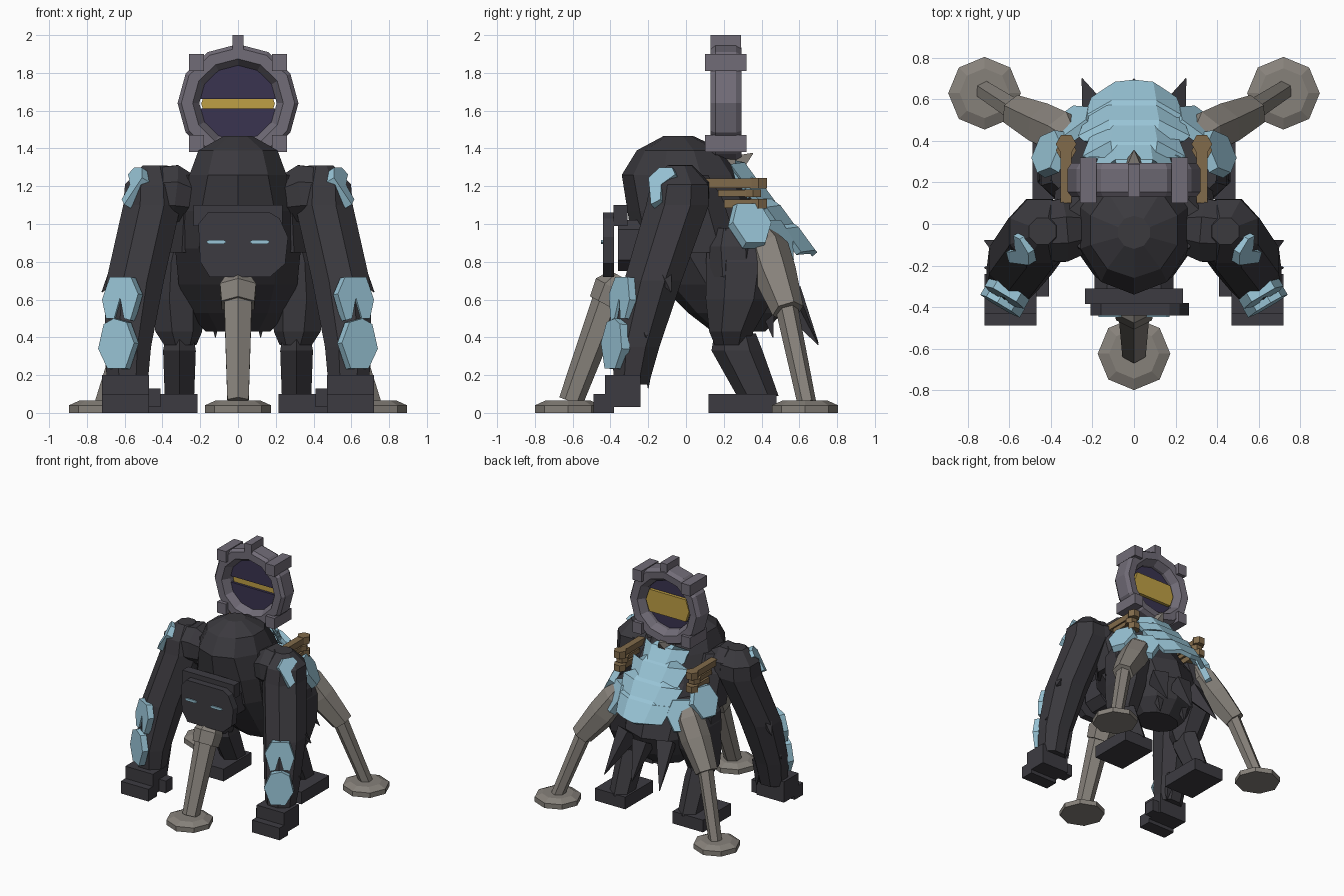
import bpy, bmesh, math
from mathutils import Vector

if "Cube" in bpy.data.objects:
    bpy.data.objects.remove(bpy.data.objects["Cube"])


def material(name, rgb):
    m = bpy.data.materials.new(name)
    m.diffuse_color = (*rgb, 1)
    m.use_nodes = True
    m.node_tree.nodes["Principled BSDF"].inputs["Base Color"].default_value = m.diffuse_color
    return m


FUR = material("dark fur", (0.043, 0.041, 0.048))
DARK = material("dark hide", (0.046, 0.044, 0.053))
BLUE = material("ice blue", (0.32, 0.56, 0.68))
STONE = material("warm grey", (0.24, 0.22, 0.195))
STEEL = material("violet grey", (0.165, 0.15, 0.185))
VIOLET = material("deep violet", (0.042, 0.034, 0.08))
GOLD = material("gold", (0.52, 0.35, 0.06))
BRONZE = material("bronze", (0.22, 0.145, 0.07))


def finish(name, bm, mat, mirror=False):
    bmesh.ops.recalc_face_normals(bm, faces=bm.faces)
    me = bpy.data.meshes.new(name)
    bm.to_mesh(me)
    bm.free()
    me.materials.append(mat)
    ob = bpy.data.objects.new(name, me)
    bpy.context.collection.objects.link(ob)
    if mirror:
        mod = ob.modifiers.new("Mirror", 'MIRROR')
        mod.use_mirror_merge = False
    return ob


def skin(name, rings, mat, mirror=False, closed=False):
    """Join rings of points into a tube, capped unless closed on itself."""
    bm = bmesh.new()
    vs = [[bm.verts.new(p) for p in r] for r in rings]
    n = len(vs[0])
    for a, b in zip(vs, vs[1:] + ([vs[0]] if closed else [])):
        for i in range(n):
            bm.faces.new((a[i], a[(i + 1) % n], b[(i + 1) % n], b[i]))
    if not closed:
        bm.faces.new(vs[0])
        bm.faces.new(vs[-1])
    return finish(name, bm, mat, mirror)


def loft(name, sections, n, mat, mirror=False, turn=0.5):
    """Horizontal elliptical sections (x, y, z, rx, ry)."""
    ang = [2 * math.pi * (i + turn) / n for i in range(n)]
    return skin(name, [[(x + rx * math.cos(a), y + ry * math.sin(a), z) for a in ang]
                       for x, y, z, rx, ry in sections], mat, mirror)


def tube(name, pts, n, mat, mirror=False):
    """Sections (x, y, z, r) square to the path."""
    d = Vector(pts[-1][:3]) - Vector(pts[0][:3])
    q = d.to_track_quat('Z', 'Y')
    ang = [2 * math.pi * (i + 0.5) / n for i in range(n)]
    return skin(name, [[Vector(p[:3]) + q @ Vector((p[3] * math.cos(a), p[3] * math.sin(a), 0))
                        for a in ang] for p in pts], mat, mirror)


def box(name, x, y, z, mat, mirror=False):
    return skin(name, [[(x[0], y[0], h), (x[1], y[0], h), (x[1], y[1], h), (x[0], y[1], h)]
                       for h in z], mat, mirror)


def plate(name, outline, centre, normal, thick, mat, mirror=False, inset=1.0):
    """Flat outline standing upright at centre, facing along normal."""
    nrm = Vector(normal).normalized()
    side = Vector((0, 0, 1)).cross(nrm).normalized()
    up = nrm.cross(side)
    c = Vector(centre)
    return skin(name, [[c + side * u * s + up * v * s + nrm * t for u, v in outline]
                       for t, s in ((-thick, 1), (0, inset))], mat, mirror)


def spike(name, base, tip, r, mirror=False, mat=FUR):
    tube(name, [(*base, r), (*tip, 0.003)], 4, mat, mirror)


# Torso and shoulders
loft("torso", [(0, -.04, 1.465, .08, .08), (0, -.03, 1.39, .22, .23), (0, -.02, 1.26, .27, .32),
               (0, .03, 1.07, .33, .34), (0, .12, .87, .35, .40), (0, .22, .68, .33, .36),
               (0, .26, .53, .27, .25), (0, .28, .43, .18, .14)], 10, FUR)
loft("shoulder_yoke", [(.24, .0, 1.26, .10, .12), (.25, .03, 1.13, .15, .17),
                       (.27, .10, .85, .12, .19)], 7, FUR, True)
tube("shoulder", [(.22, -.02, 1.13, .12), (.34, -.03, 1.16, .165), (.46, -.04, 1.16, .15)], 8, FUR, True)
# Hanging fur tufts
spike("tail_tuft", (0, .55, .64), (0, .70, .37), .09)
spike("rump_tuft", (.17, .50, .66), (.25, .70, .36), .09, True)
spike("belly_tuft", (.12, .42, .6), (.12, .46, .40), .07, True)
spike("elbow_tuft", (.64, -.12, .74), (.72, -.08, .64), .05, True)
spike("forearm_tuft", (.64, -.22, .48), (.72, -.21, .40), .05, True)
spike("wrist_tuft", (.53, -.2, .35), (.5, -.2, .13), .06, True)
spike("neck_ridge", (0, .24, 1.30), (0, .355, 1.375), .09, mat=STONE)

# Long arms and fists
loft("arm", [(.44, -.035, 1.31, .07, .07), (.455, -.035, 1.21, .155, .165), (.455, -.045, 1.10, .165, .18),
             (.545, -.175, .70, .165, .165), (.585, -.265, .35, .135, .135), (.585, -.29, .15, .115, .10)],
     8, FUR, True)
box("fist", (.47, .72), (-.43, -.24), (.03, .20), DARK, True)
box("knuckles", (.47, .72), (-.49, -.38), (0, .10), DARK, True)
box("thumb", (.41, .48), (-.35, -.26), (.03, .13), DARK, True)

# Short hind legs and feet
loft("thigh", [(.28, .28, .98, .13, .16), (.32, .30, .80, .15, .20), (.33, .28, .60, .15, .18),
               (.32, .24, .43, .13, .12), (.31, .24, .36, .09, .09)], 7, FUR, True)
loft("shin", [(.31, .26, .42, .08, .11), (.31, .27, .33, .10, .135), (.31, .38, .09, .09, .11)],
     6, FUR, True)
box("foot", (.215, .49), (.12, .48), (0, .10), DARK, True)
loft("hip_tuft", [(.35, .24, .98, .05, .08), (.37, .25, .88, .09, .13), (.38, .26, .72, .09, .13)],
     6, FUR, True)

# Head: skull, face mask, brow, eyes
plate("skull", [(-.19, -.08), (-.12, -.14), (.12, -.14), (.19, -.08), (.19, .08), (.13, .13),
                (-.13, .13), (-.19, .08)], (0, -.36, .89), (0, -1, 0), .18, DARK)
plate("face_mask", [(-.2, -.1), (-.15, -.18), (.17, -.18), (.25, -.11), (.265, .03), (.22, .13),
                    (.17, .16), (-.16, .16), (-.21, .10)], (0, -.44, .90), (0, -1, 0), .06, DARK)
box("brow", (-.235, .235), (-.385, -.31), (.99, 1.10), DARK)
plate("eye", [(-.055, 0), (-.04, -.01), (.04, -.01), (.055, 0), (.04, .01), (-.04, .01)],
      (.115, -.449, .905), (0, -1, 0), .009, BLUE, True)

# Armour plates on forearms and shoulders
plate("forearm_plate_upper", [(-.07, -.11), (-.03, -.10), (0, .01), (.03, -.10), (.08, -.10), (.11, 0),
                              (.07, .12), (-.06, .12), (-.11, .03)],
      (.625, -.355, .60), (.5, -.85, .10), .05, BLUE, True)
plate("forearm_plate_lower", [(-.06, -.135), (.05, -.135), (.11, -.03), (.08, .10), (.02, .13),
                              (-.06, .11), (-.11, 0)],
      (.645, -.395, .37), (.5, -.85, .05), .05, BLUE, True)
plate("shoulder_plate", [(-.05, -.04), (-.02, -.12), (.03, -.09), (.01, .0), (.08, .06), (.05, .10),
                         (-.03, .10), (-.08, .04)],
      (.565, -.14, 1.21), (.75, -.45, .46), .05, BLUE, True)

# Armour plates on flanks
HEX = [(-.06, -.13), (.06, -.13), (.12, 0), (.07, .12), (-.07, .12), (-.12, 0)]
plate("flank_plate", HEX, (.425, .35, 1.01), (.85, .35, .45), .05, BLUE, True, .92)
plate("rump_plate", HEX, (.31, .50, .92), (.55, .75, .4), .05, BLUE, True, .92)

# Overlapping scales down the back, each a bent sheet with a chevron lip
for k, (w, top, bot) in enumerate(((.20, .26, .40), (.25, .32, .49), (.27, .40, .59), (.24, .49, .685))):
    bm = bmesh.new()
    rows = []
    for y, lift, f in ((top, -.01, .9), (bot - .09, .04, 1), (bot, .025, .86)):
        row = []
        for u in (-1, -.45, .45, 1):
            yy = y - (.075 if abs(u) == 1 else 0) * (y > top)
            z = 1.335 - 1.2 * (yy - .27) + lift - (.10 if abs(u) == 1 else 0)
            row.append(bm.verts.new((w * f * u, yy, z)))
        rows.append(row)
    tip = bm.verts.new((0, bot + .01, 1.335 - 1.2 * (bot - .26) + .025))
    for a, b in zip(rows, rows[1:]):
        for i in range(3):
            bm.faces.new((a[i], a[i + 1], b[i + 1], b[i]))
    bm.faces.new((rows[2][1], rows[2][2], tip))
    ob = finish(f"back_scale_{k + 1}", bm, BLUE)
    ob.modifiers.new("Solidify", 'SOLIDIFY').thickness = .035

# Bronze rails beside the ring
for i, (y0, y1, z0, z1) in enumerate(((.10, .37, 1.19, 1.24), (.17, .34, 1.145, 1.18), (.20, .37, 1.085, 1.13))):
    box(f"rail_{i + 1}", (.30, .355), (y0, y1), (z0, z1), BRONZE, True)
    loft(f"rail_end_{i + 1}", [(.327, y1 + .015, z, .05, .05) for z in (z0 - .003, z1 + .003)],
         6, BRONZE, True, 0)

# Ring frame: a bevelled section swept about the y axis
profile = [(.205, .19), (.24, .13), (.30, .13), (.32, .155), (.32, .265), (.30, .295), (.24, .29), (.205, .235)]
rings = []
for i in range(12):
    a = math.tau * i / 12
    rings.append([(r * math.cos(a), y, 1.64 + r * .975 * math.sin(a)) for r, y in profile])
skin("ring_frame", rings, STEEL, closed=True)
box("ring_clamp_upper", (.18, .26), (.10, .32), (1.81, 1.90), STEEL, True)
box("ring_clamp_lower", (.18, .26), (.10, .32), (1.38, 1.47), STEEL, True)
box("ring_crown", (-.03, .03), (.13, .29), (1.92, 2.0), STEEL)

# Lens halves with a slit, and the gold core behind
for name, s in (("lens_upper", 1), ("lens_lower", -1)):
    a0 = math.asin(.025 / .206)
    arc = [a0 + (math.pi - 2 * a0) * i / 8 for i in range(9)]
    plate(name, [(.206 * math.cos(a), s * .206 * math.sin(a)) for a in arc],
          (0, .19, 1.637), (0, -1, 0), .02, VIOLET)
plate("gold_core", [(-.195, 0), (-.165, -.09), (.165, -.09), (.195, 0), (.165, .09), (-.165, .09)],
      (0, .215, 1.637), (0, -1, 0), .025, GOLD)

# Tripod: two rear struts, one front strut, round foot pads
tube("rear_strut_upper", [(.29, .40, .97, .05), (.33, .43, .87, .115), (.42, .47, .74, .115),
                          (.565, .54, .54, .085)], 6, STONE, True)
tube("rear_strut_lower", [(.545, .53, .57, .06), (.715, .64, .05, .05)], 6, STONE, True)
tube("front_strut_head", [(0, -.34, .72, .07), (0, -.38, .66, .11), (0, -.42, .57, .10)], 6, STONE)
tube("front_strut", [(0, -.41, .60, .085), (0, -.61, .06, .065)], 6, STONE)
for name, x, y, m in (("rear_pad", .72, .63, True), ("front_pad", 0, -.625, False)):
    loft(name, [(x, y, 0, .175, .175), (x, y, .04, .175, .175), (x, y, .065, .12, .12)],
         8, STONE, m, 0)
